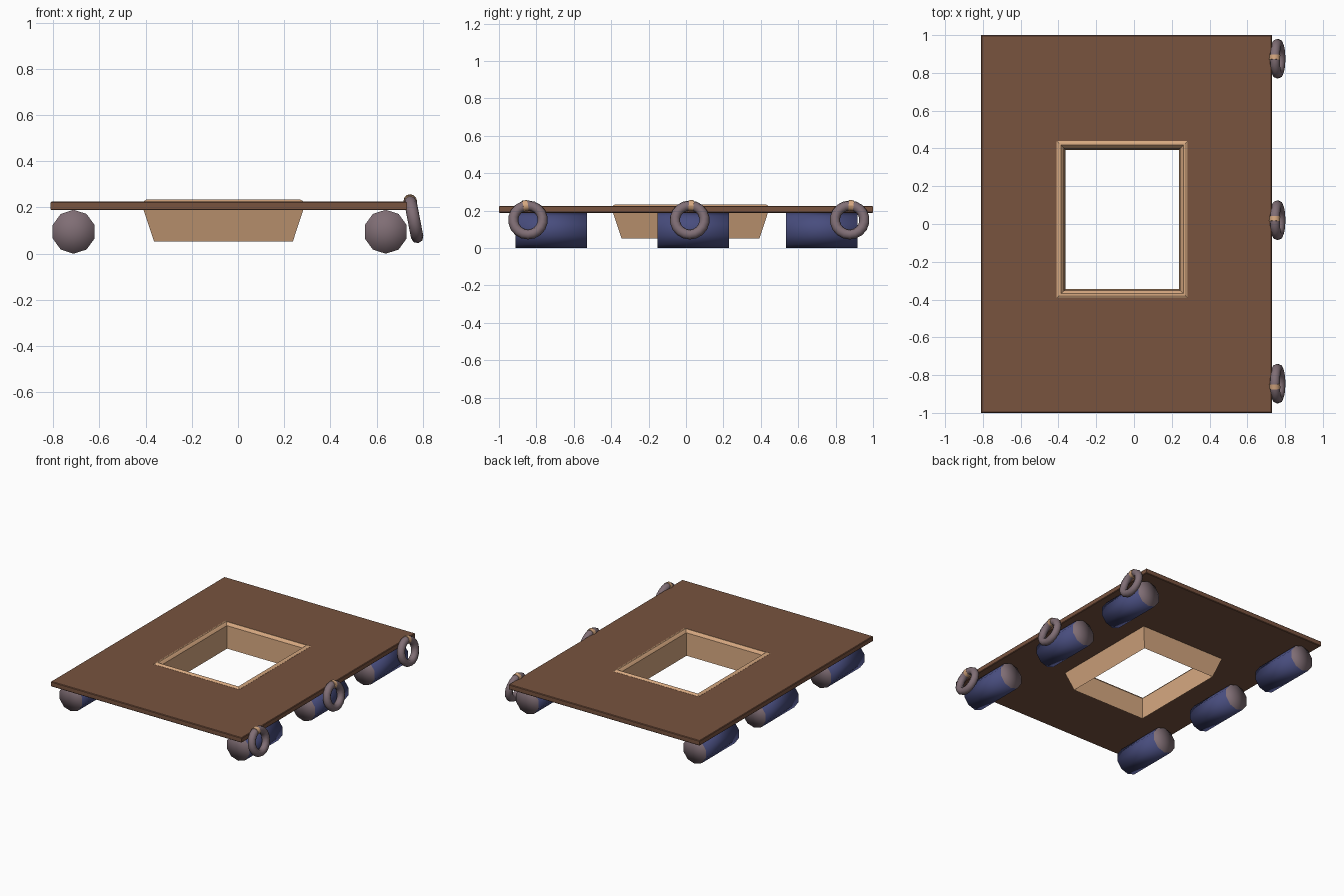
import bpy, bmesh, math
from mathutils import Vector

if "Cube" in bpy.data.objects:
    bpy.data.objects.remove(bpy.data.objects["Cube"])


def material(name, rgb):
    m = bpy.data.materials.new(name)
    lin = [((c / 255 + 0.055) / 1.055) ** 2.4 for c in rgb]
    m.diffuse_color = (*lin, 1)
    m.use_nodes = True
    m.node_tree.nodes["Principled BSDF"].inputs["Base Color"].default_value = m.diffuse_color
    return m


BROWN = material("brown wood", (120, 83, 63))
TAN = material("tan wood", (214, 168, 128))
MAUVE = material("grey mauve", (128, 110, 117))
NAVY = material("navy blue", (72, 77, 126))


def finish(bm, name, mats, smooth=False):
    bmesh.ops.recalc_face_normals(bm, faces=bm.faces)
    me = bpy.data.meshes.new(name)
    bm.to_mesh(me)
    bm.free()
    for m in mats:
        me.materials.append(m)
    for p in me.polygons:
        p.use_smooth = smooth
    ob = bpy.data.objects.new(name, me)
    bpy.context.collection.objects.link(ob)
    return ob


def rect_ring(name, rects, mat):
    """Closed rectangular frame: each rect is (cx, cy, half_x, half_y, z)."""
    bm = bmesh.new()
    loops = [[bm.verts.new((cx + sx * hx, cy + sy * hy, z))
              for sx, sy in ((-1, -1), (1, -1), (1, 1), (-1, 1))]
             for cx, cy, hx, hy, z in rects]
    for i, a in enumerate(loops):
        b = loops[(i + 1) % len(loops)]
        for k in range(4):
            j = (k + 1) % 4
            bm.faces.new((a[k], a[j], b[j], b[k]))
    return finish(bm, name, [mat])


# Deck with a rectangular opening and small edge bevel
CX, CY, HX, HY = -0.063, 0.024, 0.346, 0.415
PX, PW = -0.04, 0.77
rect_ring("deck", [
    (CX, CY, HX - 0.02, HY - 0.02, 0.188), (PX, 0, PW - 0.004, 0.996, 0.188),
    (PX, 0, PW, 1.0, 0.192), (PX, 0, PW, 1.0, 0.221),
    (PX, 0, PW - 0.004, 0.996, 0.225), (CX, CY, HX - 0.02, HY - 0.02, 0.225)], BROWN)

# Tapered hatch frame: (inset, height) profile swept around the opening
profile = [(0.046, 0.052), (0.0, 0.192), (0.0, 0.226), (0.013, 0.234),
           (0.022, 0.234), (0.030, 0.226), (0.039, 0.215), (0.045, 0.056)]
rect_ring("hatch_frame", [(CX, CY, HX - i, HY - i, z) for i, z in profile], TAN)


# Ten-sided barrel floats with mauve ends
def barrel(name, x, y, r=0.095, length=0.382, n=10):
    bm = bmesh.new()
    ends = []
    for s in (-1, 1):
        yy = y + s * length / 2
        ring = [bm.verts.new((x + r * math.cos(a), yy, r + r * math.sin(a)))
                for a in (-math.pi / 2 + 2 * math.pi * k / n for k in range(n))]
        mid = bm.verts.new((x, yy, r))
        ends.append(ring)
        for k in range(n):
            bm.faces.new((mid, ring[k], ring[(k + 1) % n])).material_index = 1
    a, b = ends
    for k in range(n):
        j = (k + 1) % n
        bm.faces.new((a[k], a[j], b[j], b[k]))
    finish(bm, name, [NAVY, MAUVE], smooth=True)


for side, x in (("left", -0.711), ("right", 0.639)):
    for place, y in (("front", -0.72), ("middle", 0.038), ("back", 0.725)):
        barrel(f"{side}_{place}_float", x, y)

# Tilted fender rings on the right edge, each with a tie band near the top
TILT, R, T = 0.19, 0.079, 0.027
up = Vector((-math.sin(TILT), 0, math.cos(TILT)))
along = Vector((0, 1, 0))
for place, y, t in (("front", -0.845, -0.17), ("middle", 0.02, 0.1), ("back", 0.875, 0.1)):
    c = Vector((0.76, y, 0.15))
    bpy.ops.mesh.primitive_torus_add(
        major_segments=18, minor_segments=8, major_radius=R, minor_radius=T,
        location=c, rotation=(0, math.pi / 2 - TILT, 0))
    ring = bpy.context.object
    ring.name = f"{place}_fender_ring"
    ring.data.materials.append(MAUVE)
    bpy.ops.object.shade_smooth()

    tangent = along * math.cos(t) - up * math.sin(t)
    bpy.ops.mesh.primitive_cylinder_add(
        vertices=12, radius=T + 0.002, depth=0.026,
        location=c + R * (up * math.cos(t) + along * math.sin(t)),
        rotation=tangent.to_track_quat('Z', 'X').to_euler())
    band = bpy.context.object
    band.name = f"{place}_tie_band"
    band.data.materials.append(TAN)
    bpy.ops.object.shade_smooth_by_angle()
